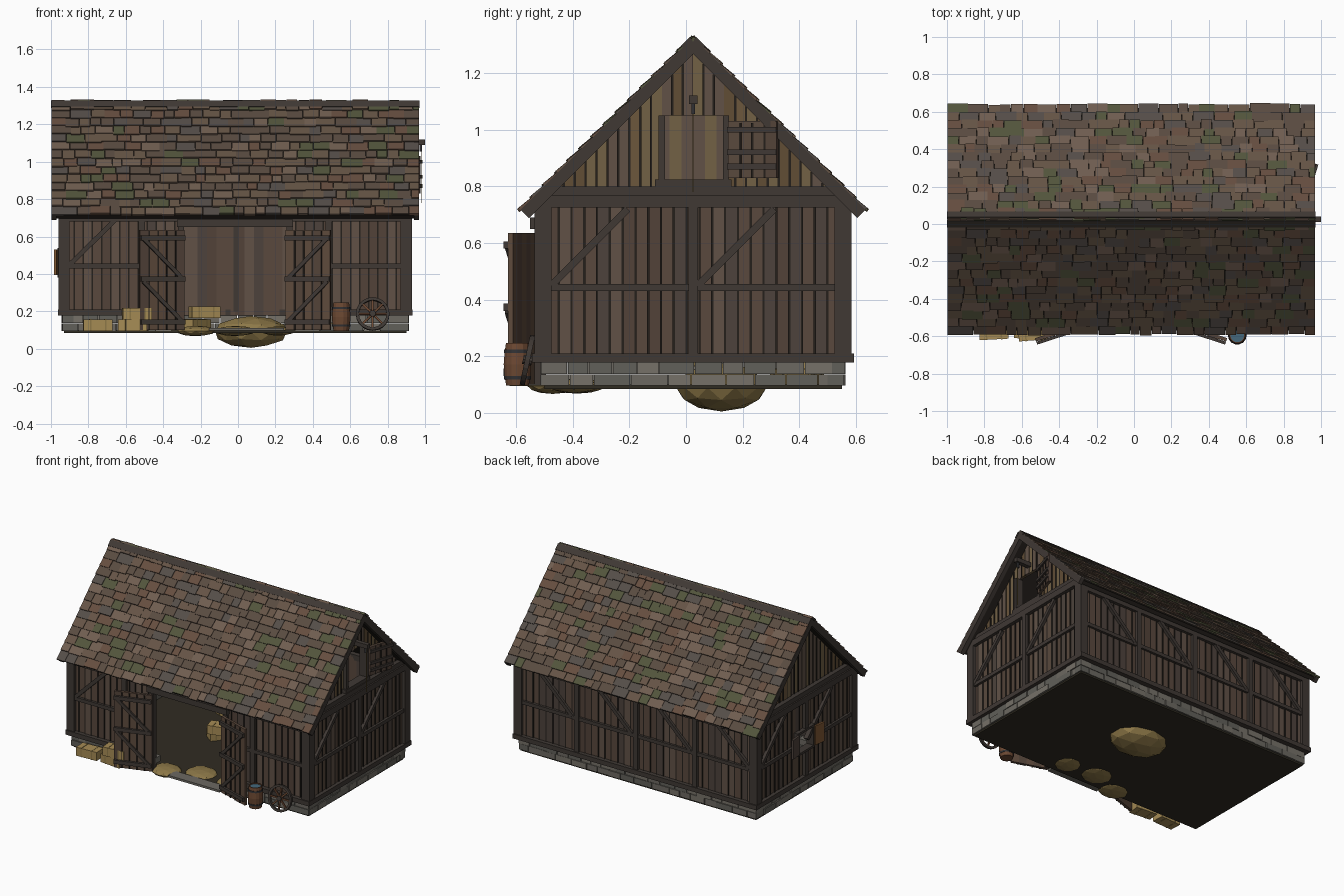
import bpy, bmesh, math, random
from mathutils import Matrix, Vector

if "Cube" in bpy.data.objects:
    bpy.data.objects.remove(bpy.data.objects["Cube"])

random.seed(4)
OFFSET = Vector((-0.015, 0.025, 0))      # barn centre; the hoist and props stick out unevenly
I = Matrix.Identity(4)
T, R = Matrix.Translation, Matrix.Rotation
COLS = dict(
    timber=(.05, .04, .034), dark=(.018, .014, .011), floor=(.03, .025, .016),
    plank1=(.10, .066, .047), plank2=(.085, .055, .04), plank3=(.12, .083, .062), plank4=(.075, .055, .045),
    gable1=(.15, .096, .046), gable2=(.12, .075, .036), gable3=(.17, .12, .06),
    roof1=(.13, .088, .06), roof2=(.10, .07, .052), roof3=(.16, .11, .08), roof4=(.09, .075, .065),
    roof5=(.085, .09, .045), roof6=(.13, .075, .05), stone1=(.15, .14, .12), stone2=(.12, .115, .10),
    stone3=(.18, .165, .14), hay=(.38, .26, .09), straw=(.27, .19, .065), barrel=(.15, .065, .032),
    iron=(.03, .03, .033), water=(.06, .14, .20), door=(.11, .068, .045), shutter=(.22, .10, .035))
MATS = {}
for n, c in COLS.items():
    MATS[n] = bpy.data.materials.new(n)
    MATS[n].diffuse_color = (*c, 1)
PLANKS = ['plank1', 'plank1', 'plank2', 'plank3', 'plank4']
GABLES = ['gable1', 'gable2', 'gable3', 'plank3']
ROOFS = ['roof1', 'roof1', 'roof2', 'roof2', 'roof3', 'roof4', 'roof5', 'roof6']
STONES = ['stone1', 'stone2', 'stone3']
parts = {}

def paint(part, mat, verts):
    slots = parts[part][1]
    if mat not in slots:
        slots.append(mat)
    for f in {f for v in verts for f in v.link_faces}:
        f.material_index = slots.index(mat)

def get(part):
    return parts.setdefault(part, (bmesh.new(), []))[0]

def box(part, mat, lo, hi, M=I):
    lo, hi = Vector(lo), Vector(hi)
    m = M @ T((lo + hi) / 2) @ Matrix.Diagonal((*(hi - lo), 1))
    v = bmesh.ops.create_cube(get(part), size=1, matrix=m)['verts']
    paint(part, mat, v)
    return v

def beam(part, mat, a, b, w, y0, y1, M=I):
    """Diagonal timber in the local XZ plane, from a to b, between depths y0 and y1."""
    d = Vector(b) - Vector(a)
    m = M @ T((a[0], 0, a[1])) @ R(-math.atan2(d.y, d.x), 4, 'Y')
    box(part, mat, (0, y0, -w / 2), (d.length, y1, w / 2), m)

def lathe(part, mat, profile, M=I, n=14):
    bm = get(part)
    rings = [[bm.verts.new(M @ Vector((r * math.cos(2 * math.pi * k / n), r * math.sin(2 * math.pi * k / n), z)))
              for k in range(n)] for r, z in profile]
    for a, b in zip(rings, rings[1:]):
        for k in range(n):
            bm.faces.new((a[k], a[k - 1], b[k - 1], b[k]))
    return rings

def planks(part, mats, a0, a1, z0, top, face, M, step=.05):
    """Vertical boards with dark joints; outer face at local y = -face."""
    n = max(1, round((a1 - a0) / step))
    for k in range(n):
        p, q = a0 + (a1 - a0) * k / n, a0 + (a1 - a0) * (k + 1) / n
        j = random.uniform(0, .006)
        for v in (vs := box(part, random.choice(mats), (p, -face + j, z0), (q, -face + .022, z0 + 1), M)):
            if v.co.z > z0 + .5:
                v.co.z = max(z0, top((M.inverted() @ v.co).x))
        if k and top(p) > z0 + .02:
            box(part, 'dark', (p - .004, -face - .001, z0), (p + .004, -face + .01, top(p) - .006), M)

FRONT, BACK = I, R(math.pi, 4, 'Z')
RIGHT, LEFT = R(math.pi / 2, 4, 'Z'), R(-math.pi / 2, 4, 'Z')
HX, HY = .945, .56
flat = lambda h: (lambda x: h)

# floor and stone footing (two courses)
box('floor', 'floor', (-.915, -.525, .085), (.915, .525, .1))
for M, half, face in ((FRONT, .925, .535), (BACK, .925, .535), (RIGHT, .535, .925), (LEFT, .535, .925)):
    for row in range(2):
        x = -half
        while x < half - .01:
            w = min(random.uniform(.07, .14), half - x)
            if half - x - w < .04:
                w = half - x
            if M is not FRONT or x + w < -.26 or x > .26:
                j = random.uniform(-.004, .004)
                box('stone_footing', random.choice(STONES), (x + .002, -face + j, .096 + row * .042),
                    (x + w - .002, -face + .06, .136 + row * .042), M)
            x += w

# plank walls and timber framing
planks('front_wall', PLANKS, -.91, -.275, .18, flat(.71), .542, FRONT)
planks('front_wall', PLANKS, .275, .91, .18, flat(.71), .542, FRONT)
planks('back_wall', PLANKS, -.91, .91, .18, flat(.71), .542, BACK)
for sx in (-1, 1):
    for sy in (-1, 1):
        box('corner_posts', 'timber', (sx * (HX - .06), sy * (HY - .06), .18), (sx * HX, sy * HY, .74))
for M in (FRONT, BACK):
    box('wall_plates', 'timber', (-HX, -HY, .68), (HX, -.52, .72), M)
    for a, b in ([(-HX, -.275), (.275, HX)] if M is FRONT else [(-HX, HX)]):
        box('sills', 'timber', (a, -HY - .008, .178), (b, -.52, .21), M)
        box('rails', 'timber', (a, -HY + .004, .43), (b, -.53, .455), M)
for x in (-.46, 0, .46):
    box('back_posts', 'timber', (x - .018, -HY, .2), (x + .018, -.52, .7), BACK)
for x in (-.29, .29, -.5, .5):
    box('front_posts', 'timber', (x - .017, -HY, .1 if abs(x) < .4 else .2), (x + .017, -.52, .7))
for k in range(4):
    x = .885 - .46 * k
    beam('braces', 'timber', (x, .45), (x - .25, .69), .025, -HY + .002, -.53, BACK)
beam('braces', 'timber', (-.885, .45), (-.64, .69), .025, -HY + .002, -.53)
box('door_lintel', 'timber', (-.31, -.575, .65), (.31, -.51, .69))

# gable ends
slope = lambda y: 1.275 - abs(y)
for M in (RIGHT, LEFT):
    side = 'right' if M is RIGHT else 'left'
    if M is RIGHT:
        planks('right_wall', PLANKS, -.52, .52, .18, flat(.74), .925, M, .045)
        for a, b, z in ((-.495, -.11, .78), (-.11, 0, 1.05), (0, .11, 1.05), (.11, .495, .78)):
            planks('right_gable', GABLES, a, b, z, slope, .905, M, .04)
    else:
        for a, b, z, h in ((-.52, -.095, .18, .74), (-.095, .065, .18, .39), (-.095, .065, .53, .74), (.065, .52, .18, .74)):
            planks('left_wall', PLANKS, a, b, z, flat(h), .925, M, .045)
        for a, b in ((-.495, 0), (0, .495)):
            planks('left_gable', GABLES, a, b, .78, slope, .905, M, .04)
    box(side + '_tie_beam', 'timber', (-.54, -HX, .725), (.54, -.88, .768), M)
    box(side + '_upper_beam', 'timber', (-.50, -HX + .01, .768), (.50, -.88, .80), M)
    box('sills', 'timber', (-HY - .008, -HX - .003, .178), (HY + .008, -.9, .21), M)
    if M is RIGHT:
        box('rails', 'timber', (-.52, -HX + .006, .43), (.52, -.91, .455), M)
    else:
        box('rails', 'timber', (-.52, -HX + .006, .43), (-.095, -.91, .455), M)
        box('rails', 'timber', (.065, -HX + .006, .43), (.52, -.91, .455), M)
    pz = [(.2, .73)] if M is RIGHT else [(.2, .39), (.53, .73)]
    for z0, z1 in pz:
        box('gable_posts', 'timber', (-.017, -HX, z0), (.017, -.9, z1), M)
    for y in (-.5, .017):
        beam('braces', 'timber', (y, .45), (y + .27, .72), .025, -HX + .004, -.91, M)

# loft opening, its open door and the hoist
for y in (-.122, .105):
    box('loft_frame', 'timber', (y, -.925, .82), (y + .022, -.87, 1.05), RIGHT)
box('loft_frame', 'timber', (-.135, -.93, .80), (.135, -.87, .825), RIGHT)
L = RIGHT @ T((.127, -.925, 0)) @ R(math.radians(-17), 4, 'Z')
planks('loft_door', PLANKS, 0, .18, .83, flat(1.03), .014, L, .045)
for z in (.86, .91, .99):
    box('loft_door', 'timber', (0, -.024, z), (.18, -.012, z + .02), L)
box('hoist_beam', 'timber', (.6, -.015, 1.09), (1.015, .015, 1.12))
box('hoist_hook', 'iron', (.985, -.006, 1.055), (1.0, .006, 1.09))
box('hoist_rope', 'straw', (.996, -.002, .78), (1.0, .002, 1.09))

# small window with shutters on the left end
for lo, hi in (((-.11, .38), (.08, .395)), ((-.11, .525), (.08, .54)), ((-.11, .38), (-.095, .54)), ((.065, .38), (.08, .54))):
    box('window_frame', 'timber', (lo[0], -.95, lo[1]), (hi[0], -.895, hi[1]), LEFT)
for x, s, c in ((-.105, -1, 'plank4'), (.075, 1, 'shutter')):
    box('shutters', c, (0, -.014, .395), (.085, 0, .53), LEFT @ T((x, -.946, 0)) @ Matrix.Diagonal((s, 1, 1, 1)) @ R(-.12, 4, 'Z'))

# roof: slab, rake boards, shingles and ridge cap
c = math.sqrt(.5)
ROWS, LEN = 14, .85
for s in (-1, 1):
    S = Matrix(((1, 0, 0, 0), (0, s * c, s * c, 0), (0, -c, c, 1.31), (0, 0, 0, 1)))
    box('roof_deck', 'dark', (-.97, 0, -.026), (.97, LEN - .01, 0), S)
    for e in (-1, 1):
        box('rake_boards', 'timber', (e * .955, 0, -.03), (e * .983, LEN, .012), S)
    for r in range(ROWS):
        v1, x = LEN + .004 - r * LEN / ROWS, -.983
        while x < .98:
            w = min(random.uniform(.05, .115), .983 - x)
            if .983 - x - w < .03:
                w = .983 - x
            v = v1 + random.uniform(-.006, .006)
            m = S @ T((0, v - .078, .001)) @ R(.1, 4, 'X')
            box('roof_shingles', random.choice(ROOFS), (x + .001, 0, 0), (x + w - .001, .078, random.uniform(.009, .013)), m)
            x += w
    box('ridge_cap', 'timber', (-.985, -.004, .006), (.985, .04, .02), S)

# open barn doors
for s in (-1, 1):
    D = Matrix.Diagonal((s, 1, 1, 1)) @ T((.275, -.56, 0)) @ R(math.radians(-18), 4, 'Z')
    planks('barn_doors', ['door', 'plank1', 'plank2'], 0, .25, .1, flat(.635), .02, D)
    for z in (.13, .36, .58):
        box('barn_doors', 'timber', (0, -.034, z), (.25, -.018, z + .026), D)
    for z in (.145, .375):
        beam('barn_doors', 'timber', (.015, z), (.235, z + .215), .02, -.032, -.018, D)

# hay mounds, threshold, bales
for p, r in (((.085, .1, .09), (.2, .16, .085)), ((-.21, -.495, .095), (.105, .09, .028)),
             ((0, -.41, .095), (.11, .1, .027)), ((.23, -.42, .095), (.09, .09, .025))):
    vs = bmesh.ops.create_icosphere(get('hay_mounds'), subdivisions=2, radius=1, matrix=T(p) @ Matrix.Diagonal((*r, 1)))['verts']
    paint('hay_mounds', 'straw', vs)
box('threshold', 'stone1', (-.14, -.58, .097), (.26, -.5, .112))
for x, y, z, a in ((-.735, -.6, .096, .05), (-.545, -.6, .096, -.1), (-.525, -.605, .157, .08), (-.21, .1, .096, .9),
                   (-.165, .04, .165, .25), (.455, .34, .095, .4), (-.36, .4, .095, -.3), (-.42, .38, .157, .2)):
    B = T((x, y, z)) @ R(a, 4, 'Z')
    box('hay_bales', 'hay', (-.078, -.042, 0), (.078, .042, .06), B)
    for k in (-.04, .04):
        box('hay_bales', 'straw', (k - .004, -.044, -.001), (k + .004, .044, .062), B)

# water barrel
B = T((.567, -.62, .096))
for mat, prof in (('barrel', [(0, 0), (.041, 0), (.047, .035), (.05, .075), (.047, .115), (.042, .15), (.037, .15), (.037, .138)]),
                  ('water', [(.038, .142), (0, .142)]),
                  ('iron', [(.046, .022), (.048, .022), (.049, .034), (.046, .034)]),
                  ('iron', [(.046, .116), (.049, .116), (.048, .128), (.045, .128)])):
    paint('water_barrel', mat, sum(lathe('water_barrel', mat, prof, B), []))

# cart wheel leaning on the wall
W = T((.735, -.585, .186)) @ R(math.radians(78), 4, 'X')
for mat, prof, n in (('timber', [(.074, -.009), (.09, -.009), (.09, .009), (.074, .009), (.074, -.009)], 20),
                     ('timber', [(0, -.016), (.017, -.016), (.017, .016), (0, .016)], 10)):
    paint('cart_wheel', mat, sum(lathe('cart_wheel', mat, prof, W, n), []))
for k in range(8):
    box('cart_wheel', 'barrel', (.012, -.005, -.005), (.078, .005, .005), W @ R(k * math.pi / 4, 4, 'Z'))

# turn every part into an object
for name, (bm, slots) in parts.items():
    bmesh.ops.remove_doubles(bm, verts=bm.verts, dist=1e-6) if name in ('water_barrel', 'cart_wheel') else None
    bmesh.ops.recalc_face_normals(bm, faces=bm.faces)
    me = bpy.data.meshes.new(name)
    bm.to_mesh(me)
    bm.free()
    for m in slots:
        me.materials.append(MATS[m])
    ob = bpy.data.objects.new(name, me)
    ob.location = OFFSET
    bpy.context.collection.objects.link(ob)

for m in bpy.data.materials:
    if m.users and not m.is_grease_pencil:
        m.use_nodes = True
        m.node_tree.nodes["Principled BSDF"].inputs["Base Color"].default_value = m.diffuse_color
